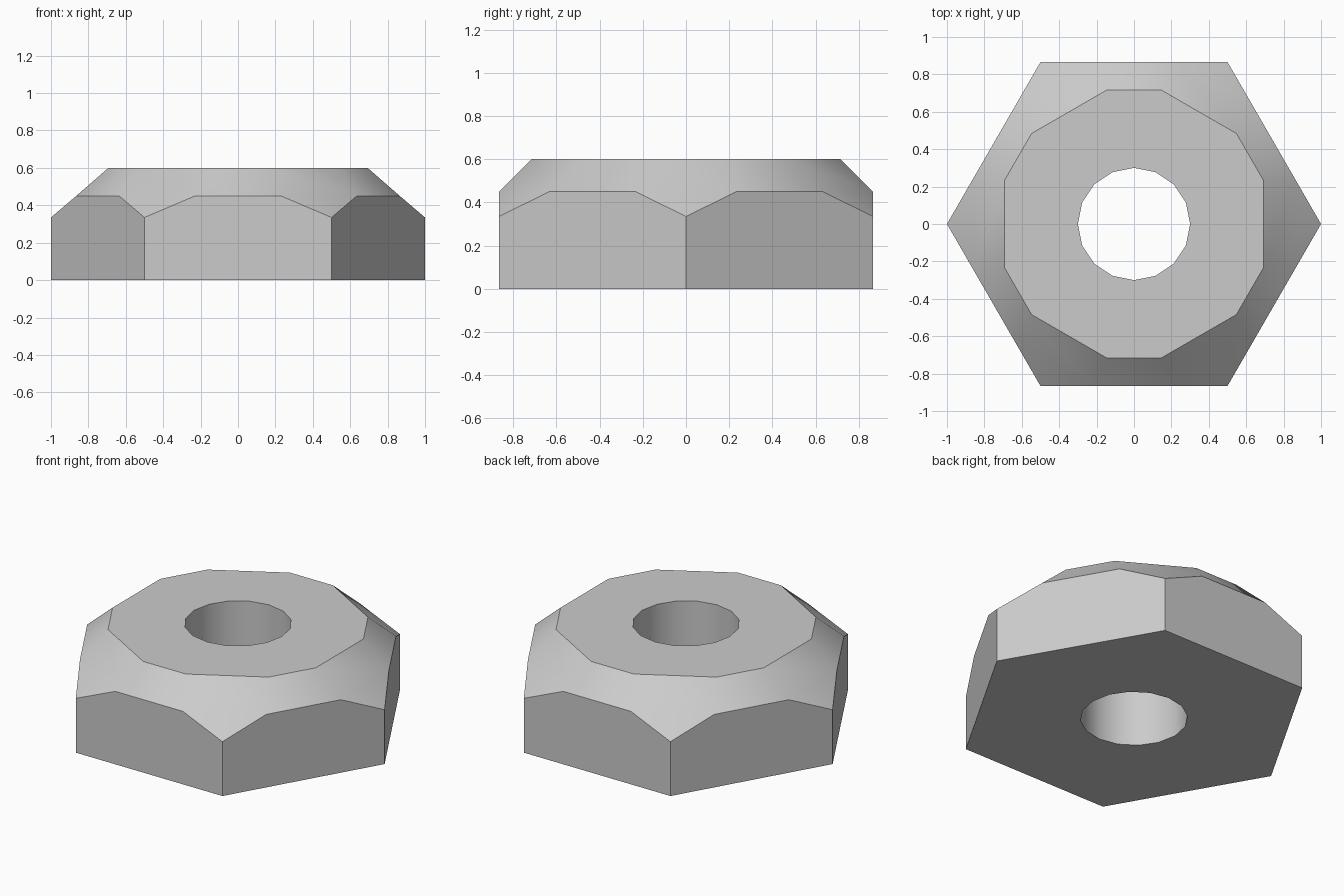
import bpy
import bmesh
from math import sin, cos, radians

cube = bpy.data.objects.get("Cube")
if cube:
    bpy.data.objects.remove(cube)

HEIGHT = 0.6
HOLE_RADIUS = 0.3

bm = bmesh.new()


def point(angle, x, y, z):
    """New vertex at (x, y, z) turned about the vertical axis."""
    a = radians(angle)
    return bm.verts.new((x * cos(a) - y * sin(a), x * sin(a) + y * cos(a), z))


def loop_edges(verts):
    """Edges of the closed loop through verts."""
    edges = []
    for a, b in zip(verts, verts[1:] + verts[:1]):
        edges.append(bm.edges.get((a, b)) or bm.edges.new((a, b)))
    return edges


# Rings of vertices, six corners with a pair of points beside each
turns = range(0, 360, 60)
base = [point(t, 1, 0, 0) for t in turns]
corner = [point(t, 1, 0, 0.335) for t in turns]
rim = [point(t, 0.865, s * 0.234, 0.45) for t in turns for s in (-1, 1)]
top = [point(t, 0.693, s * 0.232, HEIGHT) for t in turns for s in (-1, 1)]

# Six side walls and the chamfer above them
for i in range(6):
    j = (i + 1) % 6
    a, b, c = 2 * i, 2 * i + 1, 2 * j
    bm.faces.new((base[i], base[j], corner[j], rim[c], rim[b], corner[i]))
    bm.faces.new((corner[i], rim[b], top[b], top[a], rim[a]))
    bm.faces.new((rim[b], rim[c], top[c], top[b]))

# Hole through the middle
holes = []
for z in (0, HEIGHT):
    holes.append([point(i * 22.5, HOLE_RADIUS, 0, z) for i in range(16)])
low, high = (loop_edges(ring) for ring in holes)
bmesh.ops.bridge_loops(bm, edges=low + high)

# Flat ends with the hole left open
bmesh.ops.triangle_fill(bm, edges=loop_edges(base) + low, use_beauty=True)
bmesh.ops.triangle_fill(bm, edges=loop_edges(top) + high, use_beauty=True)
bmesh.ops.recalc_face_normals(bm, faces=bm.faces[:])

mesh = bpy.data.meshes.new("hex_nut")
bm.to_mesh(mesh)
bm.free()
nut = bpy.data.objects.new("hex_nut", mesh)
bpy.context.collection.objects.link(nut)

# Plain grey metal
grey = bpy.data.materials.new("grey_metal")
grey.use_nodes = True
colour = (0.6, 0.6, 0.6, 1)
grey.diffuse_color = colour
for node in grey.node_tree.nodes:
    if node.type == "BSDF_PRINCIPLED":
        node.inputs["Base Color"].default_value = colour
mesh.materials.append(grey)

# Rounded chamfer and hole, crisp edges elsewhere
bpy.ops.object.select_all(action="DESELECT")
nut.select_set(True)
bpy.context.view_layer.objects.active = nut
bpy.ops.object.shade_smooth_by_angle(angle=radians(30))
